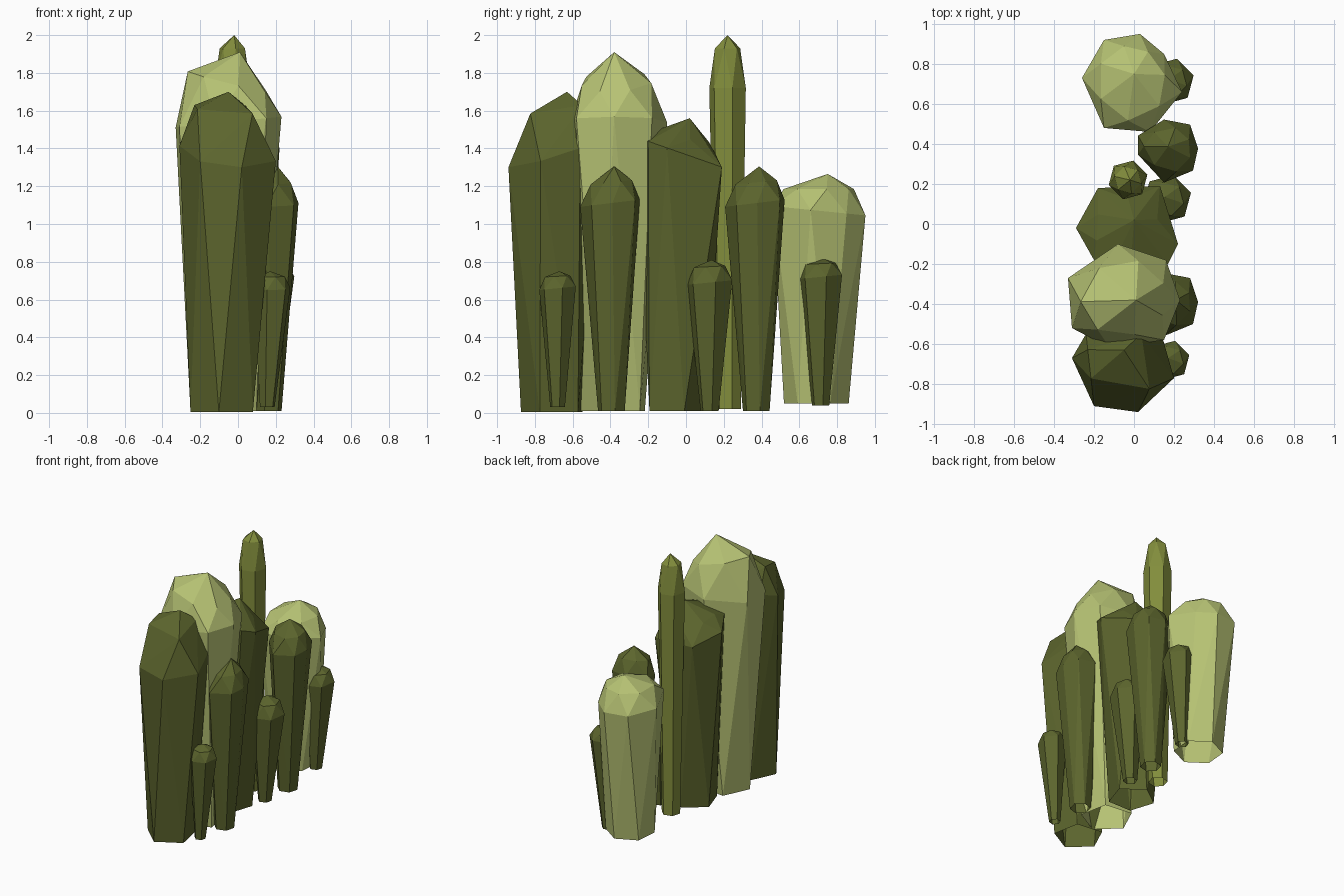
import bpy, bmesh, math

if "Cube" in bpy.data.objects:
    bpy.data.objects.remove(bpy.data.objects["Cube"])


def material(name, rgb):
    m = bpy.data.materials.new(name)
    m.diffuse_color = [((c / 255 + 0.055) / 1.055) ** 2.4 for c in rgb] + [1]
    m.use_nodes = True
    m.node_tree.nodes["Principled BSDF"].inputs["Base Color"].default_value = m.diffuse_color
    return m


DARK = material("dark_olive", (92, 101, 45))
MID = material("bright_olive", (130, 141, 60))
LIGHT = material("pale_green", (183, 195, 116))


def ring(cx, cy, r, phase=15, n=6):
    return [(cx + r * math.cos(math.radians(phase) + math.tau * i / n),
             cy + r * math.sin(math.radians(phase) + math.tau * i / n)) for i in range(n)]


def column(name, mat, outline, shoulder, upper, apex, foot, foot_z,
           tilt=(0, 0), upper_tilt=(0, 0), upper_scale=0.8, step=1):
    """Faceted hollow column: small open foot, wide shoulder outline, smaller upper ring and a tip."""
    n = len(outline)
    cx = (min(p[0] for p in outline) + max(p[0] for p in outline)) / 2
    cy = (min(p[1] for p in outline) + max(p[1] for p in outline)) / 2
    pts = [apex] + [(x, y, foot_z) for x, y in foot]
    for i, (x, y) in enumerate(outline):
        pts.append((x, y, shoulder + tilt[0] * (x - cx) + tilt[1] * (y - cy)))
        if i % step == 0:
            x2, y2 = outline[(i + 1) % n]
            mx, my = ((x + x2) / 2 - cx) * upper_scale, ((y + y2) / 2 - cy) * upper_scale
            pts.append((cx + mx, cy + my, upper + upper_tilt[0] * mx + upper_tilt[1] * my))
    bm = bmesh.new()
    for p in pts:
        bm.verts.new(p)
    bmesh.ops.convex_hull(bm, input=bm.verts[:])
    bmesh.ops.delete(bm, geom=[v for v in bm.verts if not v.link_faces], context='VERTS')
    bmesh.ops.dissolve_limit(bm, angle_limit=math.radians(2), verts=bm.verts[:], edges=bm.edges[:])
    bmesh.ops.recalc_face_normals(bm, faces=bm.faces[:])
    bm.normal_update()
    # the underside is open
    bmesh.ops.delete(bm, geom=[f for f in bm.faces if f.normal.z < -0.9], context='FACES_ONLY')
    me = bpy.data.meshes.new(name)
    bm.to_mesh(me)
    bm.free()
    me.materials.append(mat)
    bpy.context.collection.objects.link(bpy.data.objects.new(name, me))


# large columns along the row, front to back
column("front_column", DARK,
       [(-.31, -.67), (-.2, -.91), (.02, -.94), (.2, -.77), (.14, -.56), (-.02, -.46), (-.24, -.55)],
       1.38, 1.61, (-.05, -.63, 1.70), ring(-.08, -.70, .175, -97, 5), .005,
       tilt=(-.1, .3), upper_tilt=(-.05, .15), step=2)
column("tall_pale_column", LIGHT,
       [(-.33, -.27), (-.08, -.10), (.16, -.18), (.23, -.38), (.15, -.58), (-.12, -.62), (-.31, -.52)],
       1.54, 1.755, (.01, -.38, 1.91), ring(-.07, -.38, .185, -97, 5), .01,
       tilt=(.1, 0), upper_tilt=(-.25, .05))
column("middle_column", DARK,
       [(-.29, -.02), (-.18, .18), (.13, .19), (.22, -.1), (.17, -.2), (-.02, -.26), (-.2, -.18)],
       1.38, 1.455, (0, .02, 1.56), ring(-.03, -.06, .165, 18, 5), .01,
       tilt=(0, -.35), upper_tilt=(0, -.15), upper_scale=.72)
column("slender_column", MID, ring(-.03, .22, .1), 1.72, 1.93, (-.02, .22, 2.0),
       ring(-.03, .225, .068), .02)
column("back_pale_column", LIGHT,
       [(-.15, .92), (.03, .95), (.15, .85), (.24, .66), (.08, .46), (-.15, .48), (-.26, .73)],
       1.07, 1.185, (0, .75, 1.265), ring(-.01, .69, .172, 25), .05, tilt=(0, -.1))

# medium columns on the right side
SIDE = [(.155, .01), (.115, .13), (-.015, .155), (-.145, .075), (-.145, -.02), (-.015, -.16), (.13, -.1)]
for label, y, tip in (("front", -.4, .21), ("back", .367, .17)):
    column(label + "_side_column", DARK, [(.165 + a, y + b) for a, b in SIDE], 1.11, 1.22,
           (tip, y + .02, 1.305), ring(.16, y + .005, .073), .01, tilt=(0, .12), upper_tilt=(0, .1))

# small columns on the right side
for label, x, y, r, z0, zs, zt in (("front", .18, -.68, .1, .03, .66, .75),
                                   ("middle", .165, .125, .124, .01, .69, .81),
                                   ("back", .185, .713, .117, .04, .72, .82)):
    column(label + "_small_column", DARK, ring(x, y, r), zs, zs + (zt - zs) * .7, (x - .01, y + .01, zt),
           ring(x - .025, y, r * .4), z0, tilt=(0, .1), upper_tilt=(0, .05))
